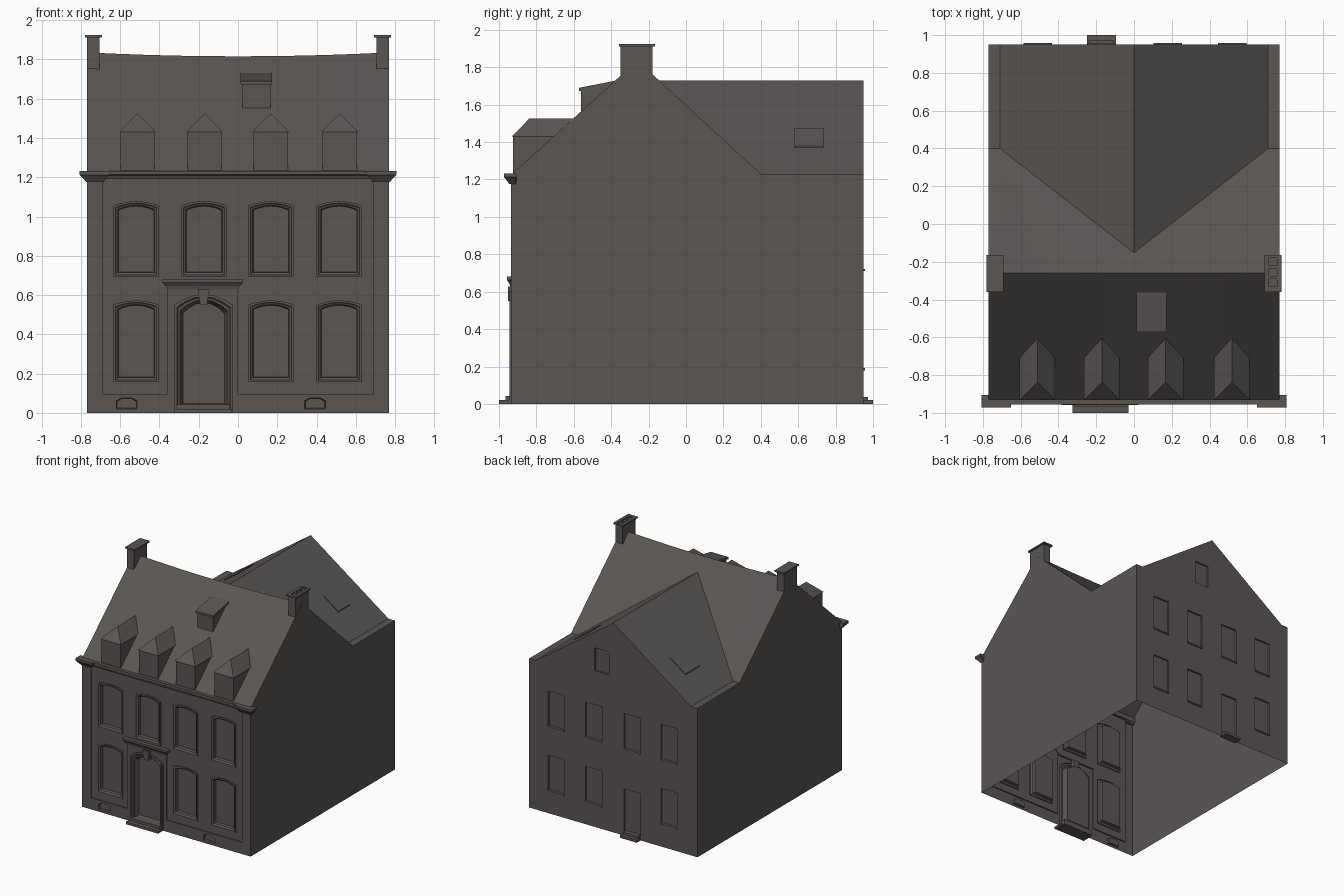
import bpy, bmesh, math
from mathutils import Vector

if "Cube" in bpy.data.objects:
    bpy.data.objects.remove(bpy.data.objects["Cube"])

stone = bpy.data.materials.new("dark_grey_stone")
stone.diffuse_color = (0.10, 0.092, 0.088, 1)
stone.use_nodes = True
stone.node_tree.nodes["Principled BSDF"].inputs["Base Color"].default_value = stone.diffuse_color

F, P, B = -0.935, -0.925, 0.95      # front frame, front panel, back wall (y)
W, EAVE, RY, RZ = 0.77, 1.225, -0.26, 1.836


def finish(name, bm, out=None):
    bmesh.ops.remove_doubles(bm, verts=bm.verts, dist=1e-5)
    bmesh.ops.recalc_face_normals(bm, faces=bm.faces)
    if out:
        bm.normal_update()
        net = sum((f.normal * f.calc_area() for f in bm.faces), Vector())
        if net.dot(Vector(out)) < 0:
            bmesh.ops.reverse_faces(bm, faces=bm.faces)
    me = bpy.data.meshes.new(name)
    bm.to_mesh(me)
    bm.free()
    me.materials.append(stone)
    ob = bpy.data.objects.new(name, me)
    bpy.context.collection.objects.link(ob)
    return ob


def polys(name, faces, out=None):
    bm = bmesh.new()
    for f in faces:
        bm.faces.new([bm.verts.new(p) for p in f])
    bmesh.ops.triangulate(bm, faces=[f for f in bm.faces if len(f.verts) > 4])
    return finish(name, bm, out)


def upright(u, v, d):
    return Vector((u, d, v))


def level(u, v, d):
    return Vector((u, v, d))


def fill_with_holes(bm, loops, d, at=upright):
    edges = []
    for lp in loops:
        vs = [bm.verts.new(at(u, v, d)) for u, v in lp]
        edges += [bm.edges.new((vs[i - 1], vs[i])) for i in range(len(vs))]
    bmesh.ops.triangle_fill(bm, edges=edges, use_beauty=True, normal=at(0, 0, 1))


def nest(bm, levels, at=upright, cap=True):
    # rings of equal point count, joined one after another, last one filled
    rings = [[bm.verts.new(at(u, v, d)) for u, v in lp] for lp, d in levels]
    for a, b in zip(rings, rings[1:]):
        for i in range(len(a)):
            bm.faces.new((a[i - 1], a[i], b[i], b[i - 1]))
    if cap:
        bm.faces.new(rings[-1])


def rect(x0, x1, z0, z1):
    return [(x0, z0), (x1, z0), (x1, z1), (x0, z1)]


def arched(cx, hw, z0, z1, rise, inset=0.0, n=8):
    hw, z0, z1 = hw - inset, z0 + inset, z1 - inset
    top = [(cx + hw * math.cos(math.pi * i / n),
            z1 - rise * math.cos(math.pi * i / n) ** 2) for i in range(n + 1)]
    return [(cx - hw, z0), (cx + hw, z0)] + top


def frusta(name, sections, top=True, keep=None):
    # stack of rectangles (x0, x1, y0, y1, z)
    bm = bmesh.new()
    nest(bm, [(rect(*s[:4]), s[4]) for s in sections], level, top)
    bm.faces.new([bm.verts.new(level(u, v, sections[0][4]))
                  for u, v in rect(*sections[0][:4])])
    return finish(name, bm)


# front wall: raised frame, sunk panel, moulded windows and door
bm = bmesh.new()
half = [(0, 0.095), (0.69, 0.095), (0.69, 1.165), (0.675, 1.2)]
panel = half + [(-0.675, 1.2), (-0.69, 1.165), (-0.69, 0.095),
                (-0.36, 0.095), (-0.36, 0.63), (0, 0.63)]
door = (-0.175, 0.148, 0.005, 0.605, 0.055)
vents = [(x, 0.053, 0.02, 0.082, 0.02) for x in (-0.567, 0.392)]
windows = [(x, 0.115, z, z + h, 0.022) for z, h in ((0.157, 0.416), (0.693, 0.385))
           for x in (-0.519, -0.173, 0.168, 0.515) if not (z < 0.5 and x == -0.173)]
fill_with_holes(bm, [rect(-W, W, 0, EAVE), panel, arched(*door)]
                + [arched(*v, n=3) for v in vents], F)
nest(bm, [(panel, F), (panel, P)], cap=False)
fill_with_holes(bm, [panel] + [arched(*w) for w in windows], P)
for w in windows:
    steps = ((0, P), (0, P - 0.008), (0.01, P - 0.008), (0.013, P - 0.002),
             (0.022, P + 0.004), (0.025, P + 0.03))
    nest(bm, [(arched(*w, i), d) for i, d in steps])
steps = ((0, F), (0, F - 0.01), (0.012, F - 0.01), (0.018, F - 0.003),
         (0.028, F - 0.003), (0.032, F + 0.015), (0.043, F + 0.045))
nest(bm, [(arched(*door, i), d) for i, d in steps])
for v in vents:
    nest(bm, [(arched(*v, n=3), F), (arched(*v, 0.004, n=3), F + 0.015)])
finish("front_wall", bm, (0, -1, 0))

# back wall with plain sunk windows and door
bm = bmesh.new()
gable = [(-W, 0), (W, 0), (W, 1.23), (0.71, 1.23), (0, 1.73), (-0.71, 1.23), (-W, 1.23)]
back = [rect(x - 0.075, x + 0.075, z, z + 0.29) for z in (0.19, 0.72)
        for x in (-0.51, -0.172, 0.178, 0.52) if not (z < 0.5 and x == -0.172)]
back += [rect(-0.247, -0.097, 0.03, 0.385), rect(0.04, 0.17, 1.29, 1.48)]
fill_with_holes(bm, [gable] + back, B)
for r in back:
    nest(bm, [(r, B), (r, B - 0.015)])
finish("back_wall", bm, (0, 1, 0))
for r in back[:7]:
    x0, x1, z = r[0][0], r[1][0], r[0][1]
    frusta("back_sill", [(x0, x1, B - 0.015, B + 0.008, z - 0.01),
                         (x0, x1, B - 0.015, B + 0.008, z + 0.002)])

# side walls
for s, n in ((-1, "left"), (1, "right")):
    prof = [(F, 0), (B, 0), (B, 1.23), (0.40, 1.23), (RY, RZ), (F, EAVE)]
    polys(n + "_wall", [[(s * W, y, z) for y, z in prof]], (s, 0, 0))

# main roof with sagging ridge, cut back at the valleys
N = 10
xs = [-W + 2 * W * i / N for i in range(N + 1)]
ridge = [(x, RY, RZ - 0.02 * (1 - (x / W) ** 2)) for x in xs]
polys("main_roof_front", [[(xs[i], F, EAVE), (xs[i + 1], F, EAVE), ridge[i + 1], ridge[i]]
                          for i in range(N)], (0, 0, 1))
polys("main_roof_back", [ridge + [(W, 0.40, 1.23), (0.71, 0.40, 1.23), (0, -0.152, 1.73),
                                  (-0.71, 0.40, 1.23), (-W, 0.40, 1.23)]], (0, 0, 1))

# rear wing roof, eaves ledges and skylights
slope = 0.5 / 0.71
for s in (-1, 1):
    polys("wing_roof", [[(s * 0.71, 0.40, 1.23), (s * 0.71, B, 1.23), (0, B, 1.73),
                         (0, -0.152, 1.73)],
                        [(s * 0.71, 0.40, 1.23), (s * W, 0.40, 1.23),
                         (s * W, B, 1.23), (s * 0.71, B, 1.23)]], (0, 0, 1))
for x0, x1, y0, y1 in ((-0.52, -0.38, 0.56, 0.75), (0.37, 0.51, 0.58, 0.735)):
    ob = frusta("skylight", [(x0, x1, y0, y1, 1.725), (x0, x1, y0, y1, 1.737)])
    for v in ob.data.vertices:
        v.co.z -= abs(v.co.x) * slope

# dormers with hipped roofs
for cx in (-0.512, -0.17, 0.167, 0.518):
    w, e, f = 0.087, 0.094, -0.924
    walls = [[(cx - w, f, EAVE), (cx + w, f, EAVE), (cx + w, f, 1.43), (cx - w, f, 1.43)]]
    walls += [[(cx + s * w, f, EAVE), (cx + s * w, f, 1.43), (cx + s * w, -0.71, 1.43)]
              for s in (-1, 1)]
    polys("dormer_walls", walls, (0, -1, 0))
    a, b, hip, top = f - 0.008, -0.708, (cx, -0.838, 1.525), (cx, -0.605, 1.525)
    l0, r0, l1, r1 = [(cx + s * e, y, 1.43) for y in (a, b) for s in (-1, 1)]
    polys("dormer_roof", [[l0, r0, hip], [l0, hip, top, l1], [r0, r1, top, hip],
                          [l0, l1, r1, r0]], (0, 0, 1))

# small upper dormer with a lean-to roof
bm = bmesh.new()
for x0, x1, prof in ((0.022, 0.165, [(-0.562, 1.55), (-0.562, 1.68), (-0.38, 1.715)]),
                     (0.012, 0.173, [(-0.572, 1.672), (-0.572, 1.69), (-0.362, 1.731),
                                     (-0.362, 1.713)])):
    a, b = [[bm.verts.new((x, y, z)) for y, z in prof] for x in (x0, x1)]
    bm.faces.new(a)
    bm.faces.new(b)
    for i in range(len(a)):
        bm.faces.new((a[i - 1], a[i], b[i], b[i - 1]))
finish("upper_dormer", bm)

# cornice with projecting corner blocks
frusta("cornice", [(-0.775, 0.775, -0.942, -0.905, 1.19), (-0.795, 0.795, -0.95, -0.905, 1.21),
                   (-0.807, 0.807, -0.955, -0.905, 1.213), (-0.807, 0.807, -0.955, -0.905, 1.231)])
for s in (-1, 1):
    secs = [(0.685, 0.773, -0.945), (0.675, 0.785, -0.955), (0.652, 0.807, -0.972),
            (0.652, 0.807, -0.972)]
    frusta("cornice_block", [(*sorted((s * a, s * b)), y, -0.91, z) for (a, b, y), z
                             in zip(secs, (1.175, 1.19, 1.212, 1.231))])

# door canopy, keystone and steps
frusta("door_canopy", [(-0.358, 0, -0.94, -0.92, 0.628), (-0.366, 0.006, -0.945, -0.92, 0.645),
                       (-0.385, 0.025, -0.958, -0.92, 0.663), (-0.385, 0.025, -0.958, -0.92, 0.68)])
frusta("keystone", [(-0.192, -0.158, -0.952, -0.91, 0.55), (-0.205, -0.145, -0.952, -0.91, 0.628)])
for x0, x1, y0, y1, z in ((-0.325, -0.03, -1.0, -0.92, 0.02), (-0.315, -0.04, -0.965, -0.89, 0.042),
                          (-0.25, -0.095, 0.93, 1.0, 0.02), (-0.24, -0.105, 0.93, 0.972, 0.038)):
    frusta("door_step", [(x0, x1, y0, y1, 0), (x0, x1, y0, y1, z)])

# chimneys; the right one has three open flues
for s in (-1, 1):
    a, b = sorted((s * 0.706, s * 0.769))
    c, d = sorted((s * 0.692, s * 0.78))
    frusta("chimney", [(a, b, -0.35, -0.18, 1.72), (a, b, -0.35, -0.18, 1.912)])
    frusta("chimney_cap", [(c, d, -0.359, -0.165, 1.912), (c, d, -0.359, -0.165, 1.924)], top=s < 0)
bm = bmesh.new()
flues = [rect(0.716, 0.756, y - 0.02, y + 0.02) for y in (-0.312, -0.256, -0.2)]
fill_with_holes(bm, [rect(c, d, -0.359, -0.165)] + flues, 1.924, level)
for r in flues:
    nest(bm, [(r, 1.924), (r, 1.914)], level)
finish("chimney_flues", bm, (0, 0, 1))
